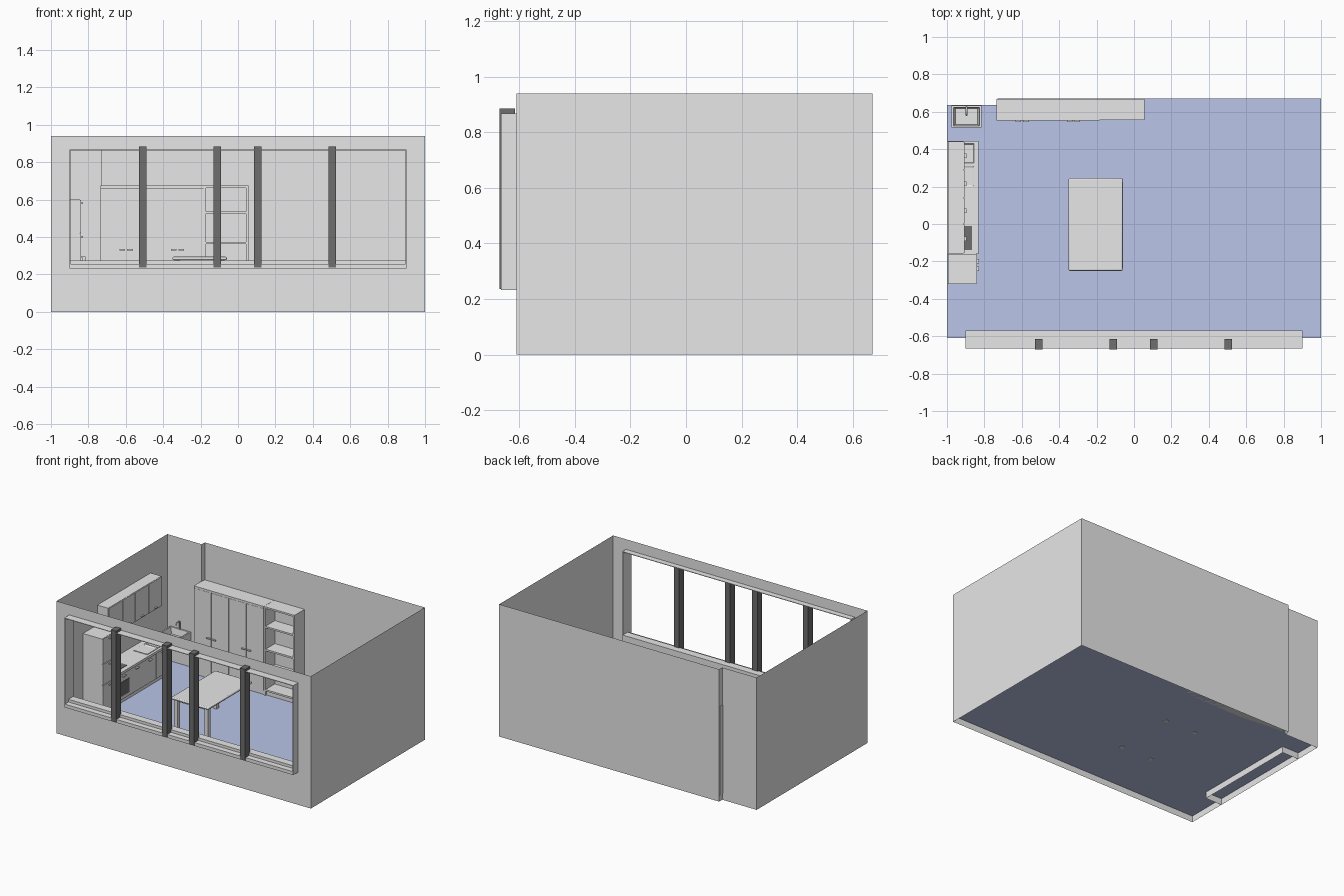
import bpy, bmesh, math
from mathutils import Vector

if "Cube" in bpy.data.objects:
    bpy.data.objects.remove(bpy.data.objects["Cube"], do_unlink=True)


def material(name, color):
    m = bpy.data.materials.new(name)
    m.use_nodes = True
    m.diffuse_color = (*color, 1)
    m.node_tree.nodes["Principled BSDF"].inputs["Base Color"].default_value = (*color, 1)
    return m


GREY = material("light grey", (0.8, 0.8, 0.8))
BLUE = material("blue floor", (0.5, 0.57, 0.82))
DARK = material("dark grey", (0.156, 0.156, 0.156))
FLOOR = 0.045


def finish(name, bm, mat):
    me = bpy.data.meshes.new(name)
    bm.to_mesh(me)
    bm.free()
    me.materials.append(mat)
    ob = bpy.data.objects.new(name, me)
    bpy.context.collection.objects.link(ob)
    return ob


def add_box(bm, x, y, z):
    """Add a box from (min, max) pairs and return its top face."""
    verts = bmesh.ops.create_cube(bm, size=1)["verts"]
    for v in verts:
        v.co = [(a + b) / 2 + c * (b - a) for c, (a, b) in zip(v.co, (x, y, z))]
    faces = {f for v in verts for f in v.link_faces}
    return max(faces, key=lambda f: f.calc_center_median().z)


def box(name, x, y, z, mat=GREY):
    bm = bmesh.new()
    add_box(bm, x, y, z)
    return finish(name, bm, mat)


def basin(name, x, y, z, rim, depth):
    bm = bmesh.new()
    top = add_box(bm, x, y, z)
    bmesh.ops.inset_region(bm, faces=[top], thickness=rim)
    hole = bmesh.ops.extrude_discrete_faces(bm, faces=[top])["faces"][0]
    center = hole.calc_center_median()
    for v in hole.verts:
        v.co = center + (v.co - center) * 0.85 - Vector((0, 0, depth))
    return finish(name, bm, GREY)


def sheet(name, quads, mat=GREY):
    bm = bmesh.new()
    for q in quads:
        bm.faces.new([bm.verts.new(p) for p in q])
    return finish(name, bm, mat)


def upright(a, b, z0, z1):
    return [(*a, z0), (*b, z0), (*b, z1), (*a, z1)]


def tube(name, points, radius):
    cu = bpy.data.curves.new(name, "CURVE")
    cu.dimensions = "3D"
    cu.bevel_depth = radius
    cu.bevel_resolution = 2
    cu.use_fill_caps = True
    sp = cu.splines.new("POLY")
    sp.points.add(len(points) - 1)
    for p, co in zip(sp.points, points):
        p.co = (*co, 1)
    cu.materials.append(GREY)
    ob = bpy.data.objects.new(name, cu)
    bpy.context.collection.objects.link(ob)


# Room shell with a stepped back corner
H, F = 0.94, -0.61
outline = [(1, F), (1, 0.67), (-0.73, 0.67), (-0.73, 0.635), (-1, 0.635), (-1, F)]
sheet("walls", [upright(a, b, 0, H) for a, b in zip(outline, outline[1:])])
sheet("floor", [[(x, y, FLOOR) for x, y in outline]], BLUE)

# Front wall around the long window
W, LOW, TOP = 0.9, 0.232, 0.868
sheet("front_wall", [upright((-1, F), (1, F), 0, LOW),
                     upright((-1, F), (1, F), TOP, H),
                     upright((-1, F), (-W, F), LOW, TOP),
                     upright((W, F), (1, F), LOW, TOP)])
depth = (-0.665, -0.57)
box("window_head", (-W, W), depth, (TOP - 0.004, TOP))
box("window_sill", (-W, W), depth, (LOW, 0.256))
box("inner_sill", (-W, W), (-0.625, -0.57), (0.256, 0.275))
for side, name in ((-1, "right"), (1, "left")):
    box("window_jamb_" + name, sorted((side * W, side * (W - 0.004))), depth, (LOW, TOP))

# Window posts
for i, x in enumerate((-0.51, -0.11, 0.105, 0.505)):
    box(f"window_post_{i + 1}", (x - 0.02, x + 0.02), (-0.67, -0.615), (0.237, 0.885), DARK)

# Wardrobe with four doors
box("wardrobe", (-0.735, -0.185), (0.562, 0.668), (FLOOR, 0.66))
box("wardrobe_top", (-0.735, -0.185), (0.553, 0.668), (0.66, 0.675))
for i in range(4):
    x = -0.735 + i * 0.1375
    box(f"wardrobe_door_{i + 1}", (x + 0.002, x + 0.1355), (0.555, 0.562), (0.075, 0.658))
    hx = x + (0.117 if i % 2 == 0 else 0.02)
    box(f"wardrobe_handle_{i + 1}", (hx - 0.015, hx + 0.015), (0.545, 0.555), (0.328, 0.336))

# Open shelf unit
ys = (0.555, 0.668)
for i, x in enumerate((-0.184, 0.043)):
    box(f"shelf_side_{i + 1}", (x, x + 0.012), ys, (FLOOR, 0.675))
for i, z in enumerate((0.075, 0.215, 0.362, 0.525, 0.663)):
    box(f"shelf_{i + 1}", (-0.172, 0.043), ys, (z, z + 0.012))
box("shelf_back", (-0.172, 0.043), (0.66, 0.668), (FLOOR, 0.675))
box("shelf_plinth", (-0.172, 0.043), (0.565, 0.66), (FLOOR, 0.075))

# Tall cabinet
box("tall_cabinet", (-0.995, -0.846), (-0.32, -0.16), (0.08, 0.6))
for i, (z0, z1) in enumerate(((0.08, 0.268), (0.272, 0.418), (0.422, 0.598))):
    box(f"tall_door_{i + 1}", (-0.846, -0.84), (-0.318, -0.162), (z0, z1))
    for y in (-0.2, -0.24):
        box(f"tall_handle_{i + 1}", (-0.84, -0.83), (y - 0.012, y + 0.012), (z1 - 0.02, z1 - 0.013))

# Open-bottomed plinth below the run of cabinets
p, y0, y1 = -0.87, -0.32, 0.445
sheet("cabinet_plinth", [upright((p, y0), (p, y1), 0, 0.085),
                         upright((-1, y0), (p, y0), 0, 0.085),
                         upright((p, y1), (-1, y1), 0, 0.085)])

# Base and wall cabinets share the same door divisions
box("base_cabinet", (-0.995, -0.851), (-0.16, 0.44), (0.08, 0.272))
box("worktop", (-0.999, -0.832), (-0.16, 0.444), (0.272, 0.29))
box("wall_cabinet", (-0.995, -0.911), (-0.158, 0.44), (0.53, 0.74))
cuts = (-0.157, 0.0, 0.14, 0.29, 0.44)
for i, (a, b) in enumerate(zip(cuts, cuts[1:])):
    mid = (a + b) / 2
    box(f"wall_door_{i + 1}", (-0.911, -0.905), (a + 0.002, b - 0.002), (0.532, 0.738))
    box(f"wall_handle_{i + 1}", (-0.905, -0.895), (mid - 0.012, mid + 0.012), (0.542, 0.549))
    box(f"base_door_{i + 1}", (-0.851, -0.845), (a + 0.002, b - 0.002), (0.085, 0.268))
    box(f"base_handle_{i + 1}", (-0.845, -0.833), (mid - 0.015, mid + 0.015), (0.245, 0.252))

# Oven and hob
box("oven_window", (-0.845, -0.841), (-0.14, -0.016), (0.11, 0.21), DARK)
box("hob", (-0.96, -0.865), (-0.14, -0.01), (0.29, 0.293), DARK)

# Sinks and taps
basin("worktop_sink", (-0.96, -0.85), (0.32, 0.435), (0.285, 0.294), 0.008, 0.008)
basin("drainer", (-0.96, -0.85), (0.195, 0.315), (0.285, 0.294), 0.006, 0.004)
basin("corner_sink", (-0.975, -0.815), (0.515, 0.634), (0.235, 0.295), 0.014, 0.045)
tube("corner_tap", [(-0.895, 0.626, 0.29), (-0.895, 0.626, 0.345), (-0.895, 0.615, 0.355),
                    (-0.895, 0.59, 0.355), (-0.895, 0.582, 0.34)], 0.005)

# Dining table
top = box("table_top", (-0.35, -0.06), (-0.25, 0.245), (0.277, 0.295))
bev = top.modifiers.new("rounded_edges", "BEVEL")
bev.width = 0.006
bev.segments = 2
bpy.context.view_layer.objects.active = top
top.select_set(True)
bpy.ops.object.shade_smooth_by_angle(angle=math.radians(40))
for x in (-0.325, -0.085):
    for y in (-0.222, 0.217):
        box("table_leg", (x - 0.014, x + 0.014), (y - 0.014, y + 0.014), (FLOOR - 0.003, 0.278))
box("table_apron", (-0.32, -0.09), (-0.215, 0.21), (0.255, 0.278))
